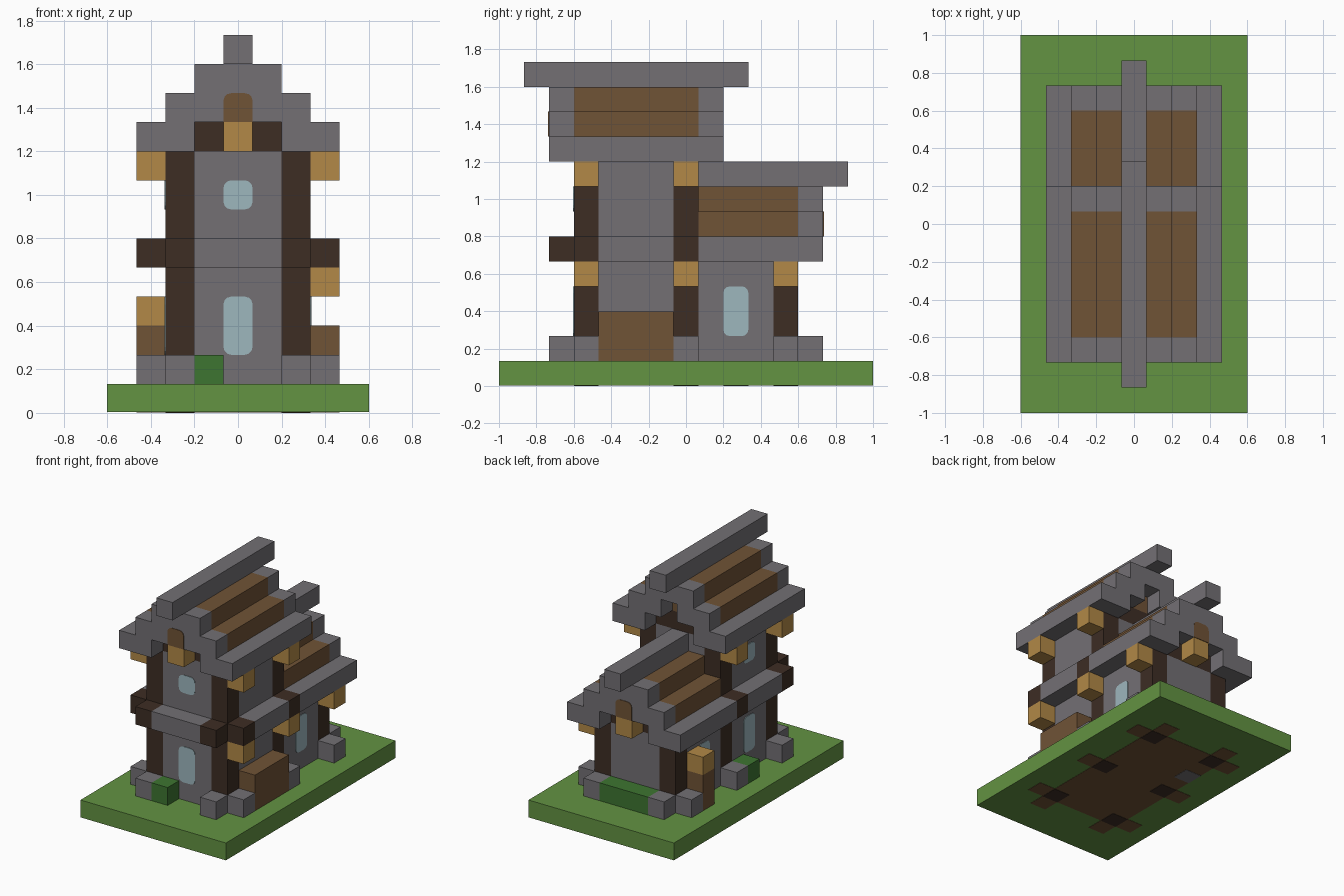
import bpy, bmesh, math
from mathutils import Vector

if "Cube" in bpy.data.objects:
    bpy.data.objects.remove(bpy.data.objects["Cube"], do_unlink=True)

U = 2 / 15  # size of one block


def material(name, rgb):
    m = bpy.data.materials.new(name)
    m.use_nodes = True
    lin = [((c / 255 + 0.055) / 1.055) ** 2.4 for c in rgb] + [1]
    m.diffuse_color = lin
    m.node_tree.nodes["Principled BSDF"].inputs["Base Color"].default_value = lin
    return m


GRASS = material("grass", (99, 147, 66))
STONE = material("stone", (115, 112, 116))
DARK = material("dark_wood", (61, 45, 36))
PLANK = material("brown_plank", (112, 83, 54))
GOLD = material("light_wood", (178, 137, 71))
GLASS = material("pale_glass", (157, 183, 190))
LEAF = material("leaf", (61, 117, 49))


def finish(name, bm, mat):
    bmesh.ops.recalc_face_normals(bm, faces=bm.faces)
    me = bpy.data.meshes.new(name)
    bm.to_mesh(me)
    bm.free()
    me.materials.append(mat)
    ob = bpy.data.objects.new(name, me)
    bpy.context.collection.objects.link(ob)
    return ob


def box(name, mat, x, y, z, lift=0):
    """Block run; each of x, y, z is a cell number or an inclusive (first, last) pair."""
    spans = [s if isinstance(s, tuple) else (s, s) for s in (x, y, z)]
    lo = Vector([s[0] - 0.5 for s in spans]) * U
    hi = Vector([s[1] + 0.5 for s in spans]) * U
    lo.z, hi.z = lo.z + U / 2 + lift, hi.z + U / 2
    bm = bmesh.new()
    bmesh.ops.create_cube(bm, size=1)
    for v in bm.verts:
        v.co = (lo + hi) / 2 + Vector(a * b for a, b in zip(v.co, hi - lo))
    return finish(name, bm, mat)


def pair(name, mat, x, y, z):
    """Same block run on both sides of the house."""
    box(name + "_left", mat, x, y, z)
    mirrored = (-x[1], -x[0]) if isinstance(x, tuple) else -x
    box(name + "_right", mat, mirrored, y, z)


def plate(name, mat, normal, along, depth, z0, z1, arch=False):
    """Thin rounded panel lying on a wall; arch rounds only the top corners."""
    n = Vector(normal)
    side = n.cross(Vector((0, 0, 1)))
    side = Vector((abs(side.x), abs(side.y), 0))
    r, half = 0.035, U / 2
    pts = []
    for sx, sz, start in ((1, 1, 0), (-1, 1, 90), (-1, 0, 180), (1, 0, 270)):
        rad = 0 if arch and sz == 0 else r
        cz = z1 * U - rad if sz else z0 * U + rad
        for k in range(4 if rad else 1):
            a = math.radians(start + 30 * k)
            pts.append((sx * (half - rad) + rad * math.cos(a), cz + rad * math.sin(a)))
    bm = bmesh.new()
    base = side * along * U + n * depth * U
    face = bm.faces.new([bm.verts.new(base + side * u + Vector((0, 0, w))) for u, w in pts])
    ext = bmesh.ops.extrude_face_region(bm, geom=[face])
    verts = [g for g in ext["geom"] if isinstance(g, bmesh.types.BMVert)]
    bmesh.ops.translate(bm, verts=verts, vec=n * 0.004)
    finish(name, bm, mat)


# Ground slab with the foundation showing through underneath
LIFT = 0.004
box("ground", GRASS, (-4, 4), (-7, 7), 0, LIFT)


def footing(name, mat, x, y, drop):
    ob = box(name, mat, x, y, 0)
    for v in ob.data.vertices:
        v.co.z = LIFT + 0.001 if v.co.z > U / 2 else drop


footing("foundation", PLANK, (-2, 2), (-4, 4), 0.002)
for y in (-4, 0, 4):
    footing("foundation_strip", PLANK, (-3, 3), y, 0.002)
for x in (-2, 2):
    footing("foundation_strip", PLANK, x, (-5, 5), 0.002)
    for y in (-4, 0, 4):
        footing("post_foot", DARK, x, y, 0)
footing("threshold_foot", STONE, -2, 2, 0)

# Posts and the stone stubs around their feet
for y, top in ((-4, 8), (0, 8), (4, 4)):
    pair("post", DARK, 2, y, (1, top))
    pair("side_stub", STONE, 3, y, 1)
for y in (-5, 5):
    pair("end_stub", STONE, 2, y, 1)

# Walls
box("front_wall", STONE, (-1, 1), -4, (1, 8))
box("tower_back_wall", STONE, (-1, 1), 0, (1, 8))
box("rear_wall", STONE, (-1, 1), 4, (1, 4))
pair("tower_side_wall", STONE, 2, (-3, -1), (1, 8))
pair("rear_side_wall", STONE, 2, (1, 3), (1, 4))

# Protruding band at the upper floor
box("front_band", STONE, (-1, 1), -5, 5)
pair("front_band_end", DARK, 2, -5, 5)
pair("side_band", STONE, 3, (-3, -1), 5)
for y in (-4, 0):
    pair("side_band_end", DARK, 3, y, 5)


# Stepped roofs
def roof(name, z, first, last, gables, ridge):
    inner = (first, last)
    full = (min(gables + [first]), max(gables + [last]))
    pair(name + "_eave", STONE, (2, 3), full, z)
    pair(name + "_lower_course", PLANK, (1, 2), inner, z + 1)
    pair(name + "_upper_course", PLANK, 1, inner, z + 2)
    box(name + "_ridge", STONE, 0, ridge, z + 3)
    for y in gables:
        pair(name + "_gable_lower", STONE, (1, 2), y, z + 1)
        box(name + "_gable_upper", STONE, (-1, 1), y, z + 2)


roof("tower_roof", 9, -4, 0, [-5, 1], (-6, 2))
roof("rear_roof", 5, 1, 4, [5], (1, 6))

# Gable centres: tie beam, bracket and small arched panel
box("tower_tie_beam", DARK, (-1, 1), -4, 9)
box("tower_back_tie_beam", DARK, (-1, 1), 0, 9)
box("tower_back_infill", PLANK, 0, 0, 10)
box("rear_tie_beam", DARK, (-1, 1), 4, 5)
for name, y, z, d in (("tower", -5, 9, -1), ("rear", 5, 5, 1)):
    box(name + "_gable_bracket", GOLD, 0, y, z)
    box(name + "_gable_centre", STONE, 0, y, z + 1)
    plate(name + "_gable_arch", PLANK, (0, d, 0), 0, 5.5, z + 1, z + 2, arch=True)

# Brackets under the eaves
for y in (-4, 0):
    pair("eave_bracket", GOLD, 3, y, 8)
for y in (-4, 0, 4):
    box("floor_bracket", GOLD, 3, y, 4)

# Windows and door
plate("front_door", GLASS, (0, -1, 0), 0, 4.5, 2, 4)
plate("front_window", GLASS, (0, -1, 0), 0, 4.5, 7, 8)
plate("left_window", GLASS, (1, 0, 0), 2, 2.5, 2, 4)
plate("right_rear_window", GLASS, (-1, 0, 0), 2, 2.5, 2, 4)
plate("right_front_window", GLASS, (-1, 0, 0), -2, 2.5, 2, 4)
plate("right_upper_window", GLASS, (-1, 0, 0), -2, 2.5, 7, 8)

# Crates and bushes
box("long_crate", PLANK, 3, (-3, -1), (1, 2))
box("tall_crate", PLANK, -3, 3, (1, 2))
box("tall_crate_top", GOLD, -3, 3, 3)
box("front_bush", LEAF, -1, -5, 1)
box("side_bush", LEAF, -3, -1, 1)
box("rear_hedge", LEAF, (-1, 1), 5, 1)
